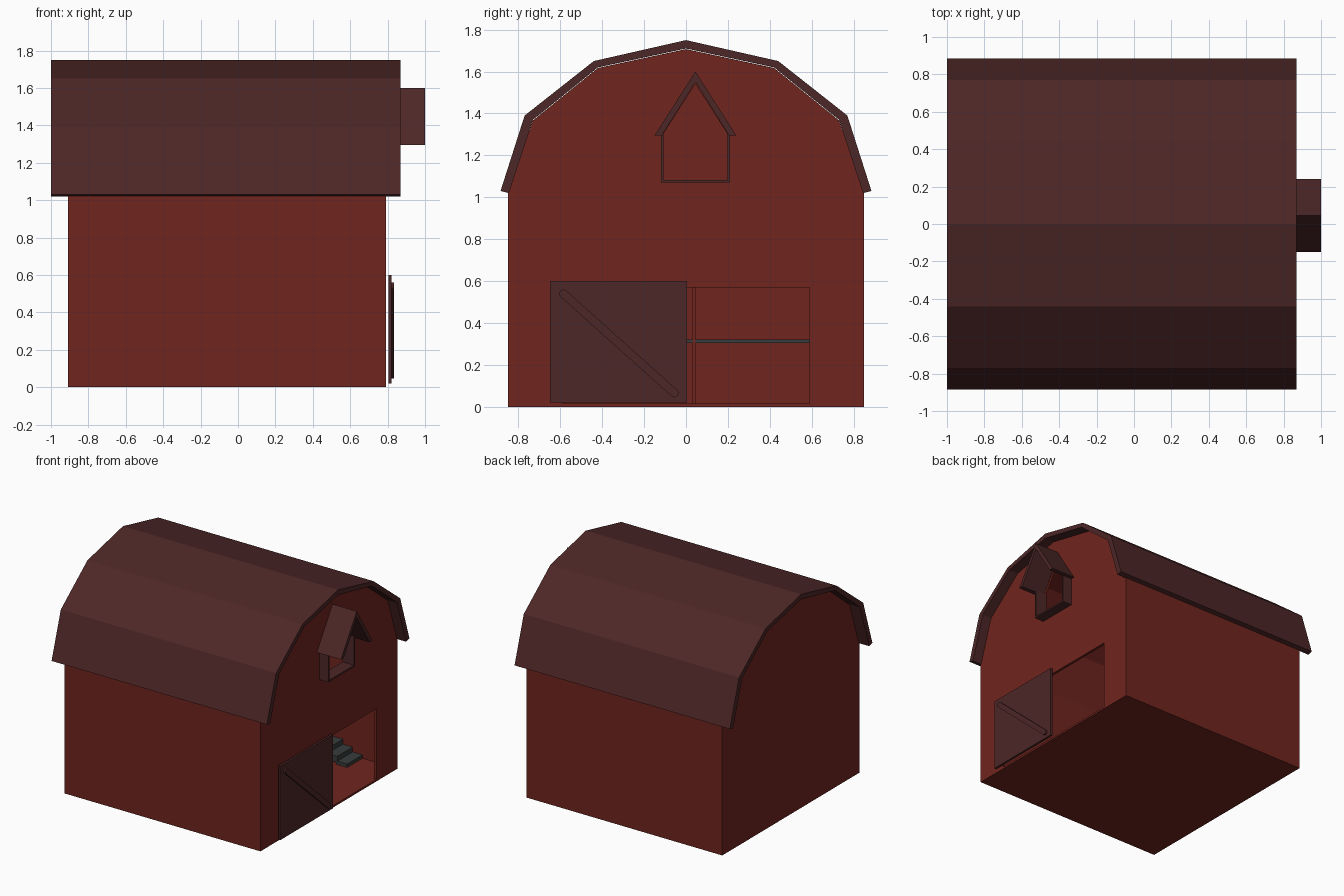
import bpy, bmesh, math
from mathutils import Vector

if "Cube" in bpy.data.objects:
    bpy.data.objects.remove(bpy.data.objects["Cube"])


def material(name, rgb):
    m = bpy.data.materials.new(name)
    m.diffuse_color = (*rgb, 1)
    m.use_nodes = True
    m.node_tree.nodes["Principled BSDF"].inputs["Base Color"].default_value = m.diffuse_color
    return m


RED = material("barn_red", (0.16, 0.018, 0.013))
BROWN = material("roof_brown", (0.075, 0.02, 0.02))
GREY = material("stair_grey", (0.04, 0.045, 0.045))


def prism(name, pts, x0, x1, mat=None):
    """Extrude a closed (y, z) outline from x0 to x1."""
    bm = bmesh.new()
    face = bm.faces.new([bm.verts.new((x0, y, z)) for y, z in pts])
    ext = bmesh.ops.extrude_face_region(bm, geom=[face])
    bmesh.ops.translate(bm, vec=(x1 - x0, 0, 0),
                        verts=[v for v in ext["geom"] if isinstance(v, bmesh.types.BMVert)])
    bmesh.ops.recalc_face_normals(bm, faces=bm.faces)
    me = bpy.data.meshes.new(name)
    bm.to_mesh(me)
    bm.free()
    ob = bpy.data.objects.new(name, me)
    bpy.context.collection.objects.link(ob)
    if mat:
        me.materials.append(mat)
    return ob


def box(name, x0, x1, y0, y1, z0, z1, mat=None):
    return prism(name, [(y0, z0), (y1, z0), (y1, z1), (y0, z1)], x0, x1, mat)


def mirrored(half):
    """Complete a right-hand half outline that ends on the ridge."""
    return half + [(-y, z) for y, z in reversed(half[:-1])]


def cut(target, cutter):
    cutter.hide_render = True
    mod = target.modifiers.new("cut", "BOOLEAN")
    mod.operation = "DIFFERENCE"
    mod.solver = "EXACT"
    mod.object = cutter
    bpy.context.view_layer.objects.active = target
    bpy.ops.object.modifier_apply(modifier=mod.name)
    bpy.data.objects.remove(cutter)


# hollow barn shell with doorway and loft window
walls = prism("barn_walls", mirrored([(0.85, 0), (0.85, 1.022), (0.73, 1.367),
                                      (0.42, 1.617), (0, 1.707)]), -0.91, 0.79, RED)
cut(walls, prism("room_cutter", mirrored([(0.83, 0.012), (0.83, 1.02), (0.714, 1.353),
                                          (0.413, 1.597), (0, 1.687)]), -0.89, 0.77))
cut(walls, box("door_cutter", 0.7, 0.9, -0.59, 0.59, 0.015, 0.57))
cut(walls, prism("window_cutter", [(-0.11, 1.08), (0.2, 1.08), (0.2, 1.3),
                                   (0.045, 1.54), (-0.11, 1.3)], 0.7, 0.9))

# gambrel roof band
outer = mirrored([(0.885, 1.03), (0.77, 1.39), (0.44, 1.65), (0, 1.75)])
inner = mirrored([(0.845, 1.02), (0.73, 1.37), (0.42, 1.62), (0, 1.71)])
prism("barn_roof", outer + inner[::-1], -1, 0.87, BROWN)

# loft window frame and its little pitched hood
C = 0.045
for side, name in ((-1, "left"), (1, "right")):
    a, b = sorted((C + side * 0.165, C + side * 0.152))
    box("window_jamb_" + name, 0.77, 0.87, a, b, 1.07, 1.32, BROWN)
box("window_sill", 0.77, 0.87, C - 0.165, C + 0.165, 1.07, 1.083, BROWN)
prism("window_hood", [(C - 0.195, 1.295), (C, 1.6), (C + 0.195, 1.295),
                      (C + 0.16, 1.295), (C, 1.55), (C - 0.16, 1.295)], 0.77, 1.0, BROWN)

# door leaf hung in front of the wall
box("barn_door", 0.805, 0.822, -0.65, 0.005, 0.02, 0.6, BROWN)

# diagonal door brace with rounded ends
a, b, r = Vector((-0.585, 0.54)), Vector((-0.055, 0.065)), 0.02
ang = math.atan2(b.y - a.y, b.x - a.x)
brace = []
for centre, start in ((b, ang - math.pi / 2), (a, ang + math.pi / 2)):
    for i in range(7):
        t = start + math.pi * i / 6
        brace.append((centre.x + r * math.cos(t), centre.y + r * math.sin(t)))
prism("door_brace", brace, 0.82, 0.835, BROWN)

# interior loft floor and the partition that carries it
box("loft_floor", -0.89, -0.18, -0.83, 0.83, 0.305, 0.322, GREY)
box("partition_wall", -0.9, -0.18, 0.03, 0.045, 0.0, 1.0, RED)

# staircase along the far wall
N = 8
for i in range(N):
    x = 0.5 - i * 0.085
    z = (i + 1) * 0.31 / N
    box(f"stair_step_{i + 1}", x - 0.095, x, 0.64, 0.83, max(0.01, z - 0.05), z, GREY)
